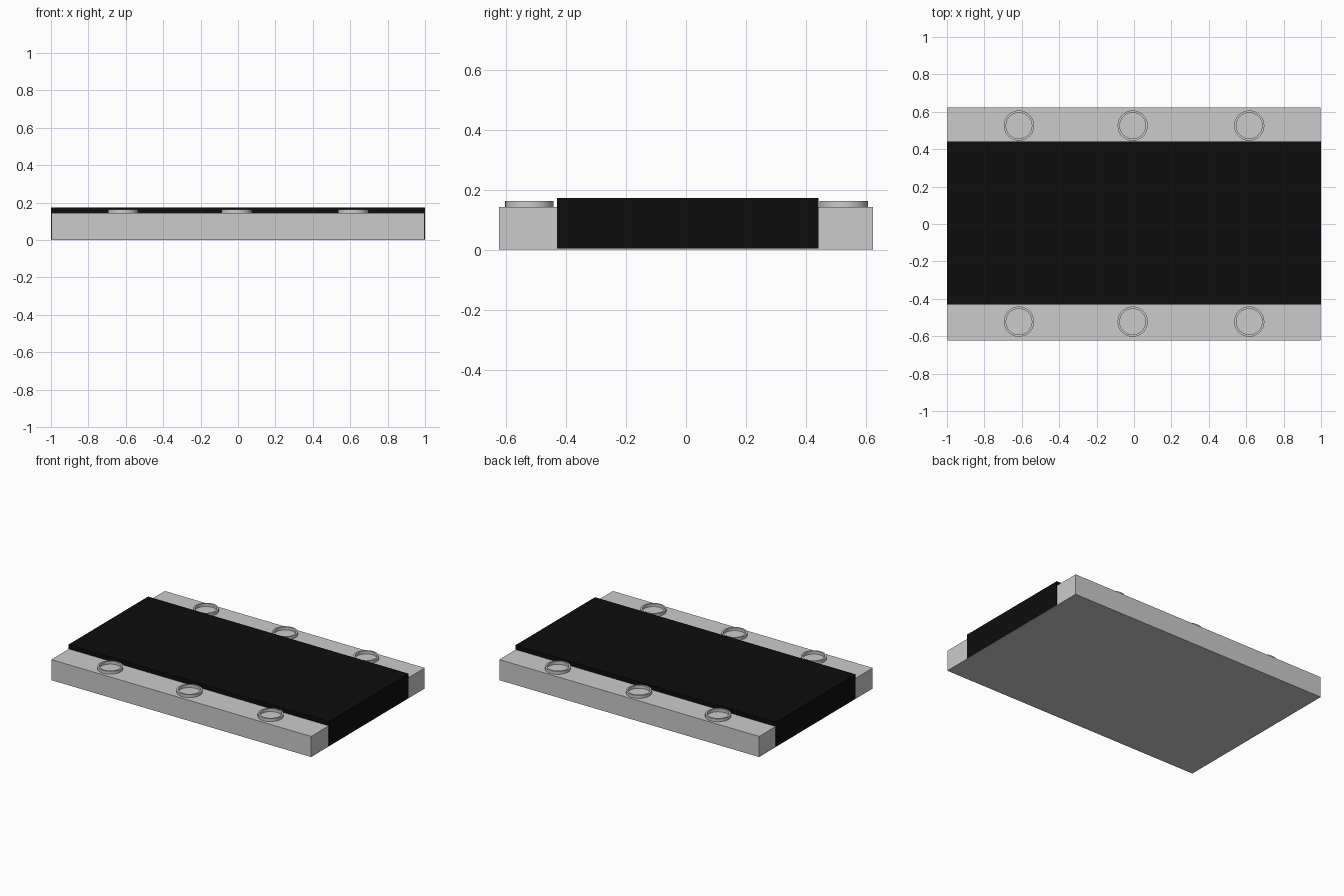
import bpy, bmesh
from math import cos, sin, pi

if "Cube" in bpy.data.objects:
    bpy.data.objects.remove(bpy.data.objects["Cube"])

RAIL_TOP = 0.143


def finish(name, bm):
    bmesh.ops.recalc_face_normals(bm, faces=bm.faces)
    mesh = bpy.data.meshes.new(name)
    bm.to_mesh(mesh)
    bm.free()
    ob = bpy.data.objects.new(name, mesh)
    bpy.context.collection.objects.link(ob)
    return ob


def box(name, lo, hi):
    bm = bmesh.new()
    bmesh.ops.create_cube(bm, size=1)
    for v in bm.verts:
        v.co = [(a + b) / 2 + c * (b - a) for a, b, c in zip(lo, hi, v.co)]
    return finish(name, bm)


def ring(name, x, y, outer=0.081, inner=0.069, height=0.02, sides=32):
    # Square section swept round the centre; the rail shows through the middle
    profile = [(inner, -0.003), (outer, -0.003), (outer, height), (inner, height)]
    bm = bmesh.new()
    loops = [[bm.verts.new((x + r * cos(2 * pi * i / sides),
                            y + r * sin(2 * pi * i / sides),
                            RAIL_TOP + z)) for r, z in profile]
             for i in range(sides)]
    for i in range(sides):
        a, b = loops[i], loops[(i + 1) % sides]
        for j in range(4):
            k = (j + 1) % 4
            bm.faces.new((a[j], b[j], b[k], a[k]))
    ob = finish(name, bm)
    bpy.context.view_layer.objects.active = ob
    ob.select_set(True)
    bpy.ops.object.shade_smooth_by_angle()
    ob.select_set(False)
    return ob


# Grey base plate whose long edges form the side rails
box("base_plate", (-0.998, -0.623, 0), (0.998, 0.623, RAIL_TOP))

# Black belt block covering the middle and both ends
belt = box("belt", (-1, -0.43, 0.003), (1, 0.442, 0.173))
black = bpy.data.materials.new("black_rubber")
black.diffuse_color = (0.004, 0.004, 0.004, 1)
black.use_nodes = True
black.node_tree.nodes["Principled BSDF"].inputs["Base Color"].default_value = black.diffuse_color
belt.data.materials.append(black)

# Three raised rings along each rail
for side, y in (("front", -0.522), ("back", 0.526)):
    for i, x in enumerate((-0.615, -0.007, 0.616)):
        ring(f"{side}_ring_{i + 1}", x, y)
